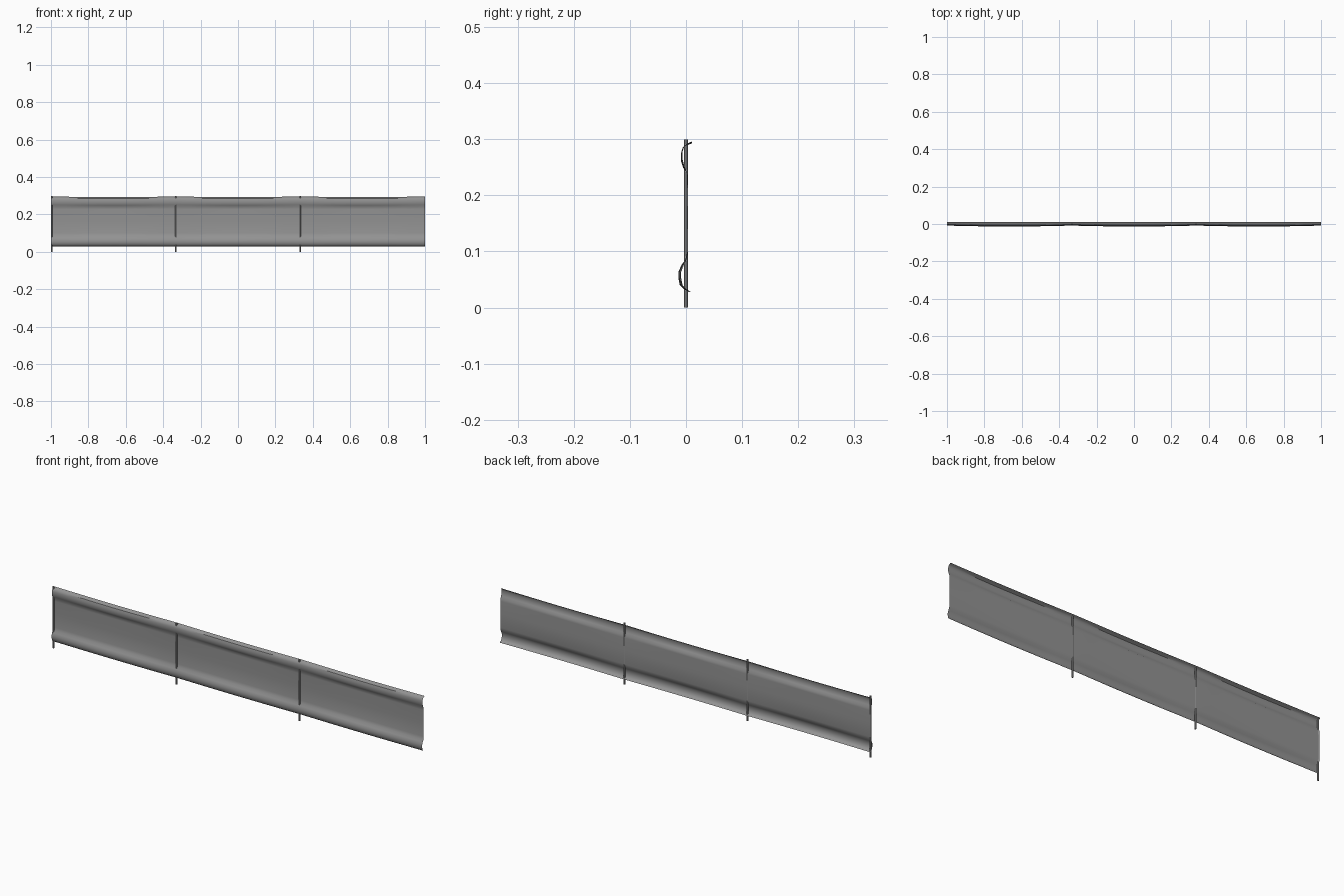
import bpy, bmesh, math

if "Cube" in bpy.data.objects:
    bpy.data.objects.remove(bpy.data.objects["Cube"])

# cross-section (y, z, bulge): lobes wrap in front of the posts, flat web behind
PROFILE = [(0.008, 0.028, 0.003), (-0.001, 0.034, 0.004), (-0.006, 0.040, 0.005),
           (-0.0085, 0.052, 0.005), (-0.0085, 0.064, 0.005), (-0.004, 0.076, 0.004),
           (0.001, 0.086, 0.002), (0.0035, 0.100, 0.001),
           (0.0035, 0.165, 0.0), (0.003, 0.228, 0.001),
           (0.002, 0.240, 0.0), (-0.003, 0.252, 0.002), (-0.006, 0.264, 0.003),
           (-0.006, 0.278, 0.003), (-0.003, 0.288, 0.003), (0.002, 0.292, 0.001),
           (0.010, 0.296, -0.001)]
SPANS, SEGS, HALF = 3, 8, 1.0

# dark grey metal
grey = bpy.data.materials.new("dark_grey")
grey.diffuse_color = (0.29, 0.29, 0.29, 1)
grey.use_nodes = True
grey.node_tree.nodes["Principled BSDF"].inputs["Base Color"].default_value = grey.diffuse_color


def finish(ob):
    ob.data.materials.append(grey)
    bpy.ops.object.select_all(action='DESELECT')
    ob.select_set(True)
    bpy.context.view_layer.objects.active = ob
    bpy.ops.object.shade_smooth_by_angle(angle=math.radians(40))


# rail sheet, slightly bowed forward and sagging between posts
bm = bmesh.new()
rows = []
n = SPANS * SEGS
for i in range(n + 1):
    w = abs(math.sin(math.pi * i / SEGS))
    x = -HALF + 2 * HALF * i / n
    rows.append([bm.verts.new((x, y - b * w, z - (0.003 * w if z > 0.25 else 0)))
                 for y, z, b in PROFILE])
for a, b in zip(rows, rows[1:]):
    for j in range(len(PROFILE) - 1):
        bm.faces.new((a[j], b[j], b[j + 1], a[j + 1]))
mesh = bpy.data.meshes.new("barrier_sheet")
bm.to_mesh(mesh)
bm.free()
sheet = bpy.data.objects.new("barrier_sheet", mesh)
bpy.context.collection.objects.link(sheet)
finish(sheet)

# thin posts at the start of each span
for k in range(SPANS):
    x = -0.996 + k * 0.664
    bpy.ops.mesh.primitive_cylinder_add(vertices=8, radius=0.004, depth=0.3,
                                        location=(x, 0, 0.15))
    post = bpy.context.object
    post.name = f"post_{k + 1}"
    finish(post)
